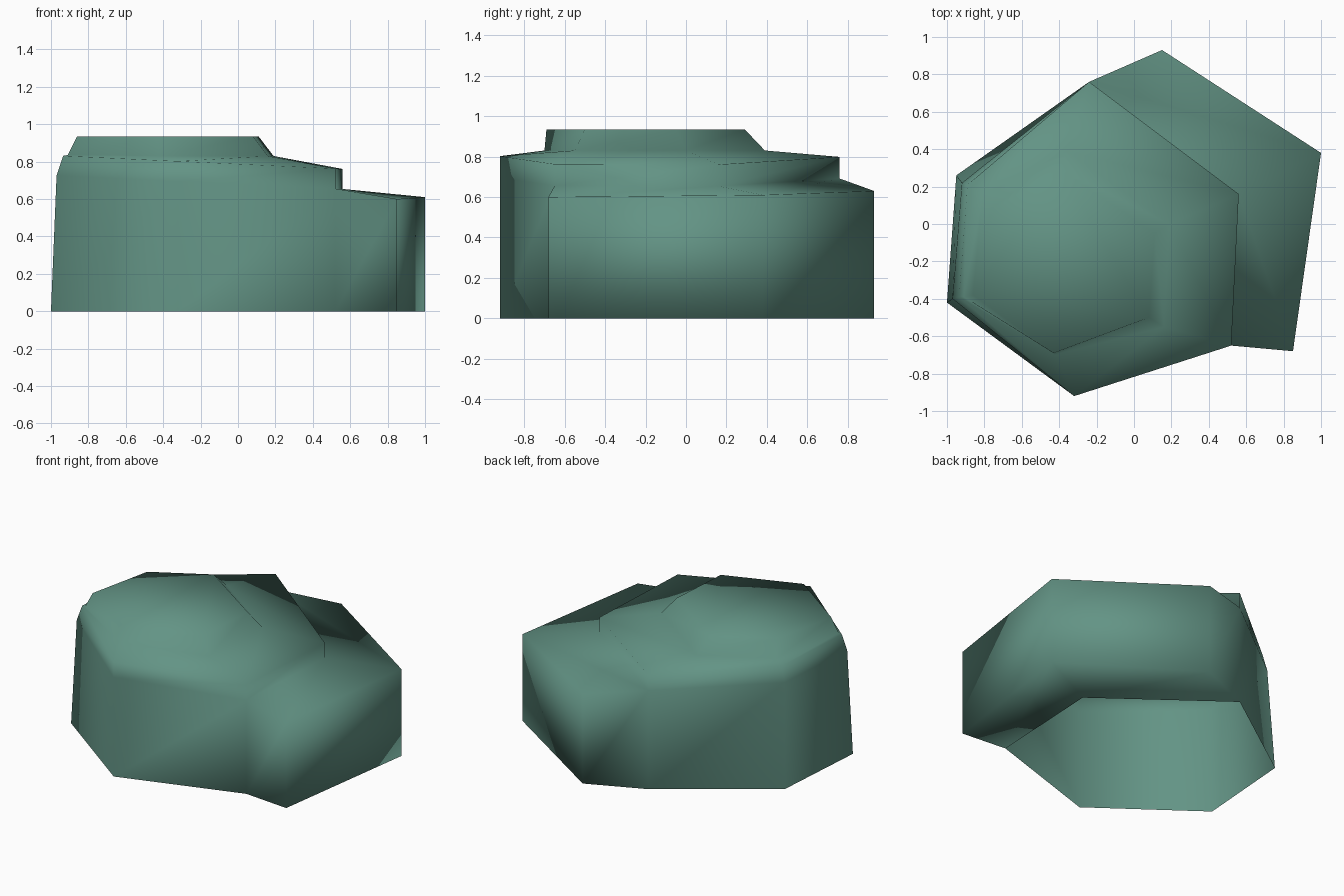
import bpy
import bmesh
from mathutils import Vector

cube = bpy.data.objects.get("Cube")
if cube:
    bpy.data.objects.remove(cube)

# Single stone colour
stone = bpy.data.materials.new("grey_green_stone")
stone.use_nodes = True
colour = (0.125, 0.295, 0.235, 1)
stone.diffuse_color = colour
stone.node_tree.nodes["Principled BSDF"].inputs["Base Color"].default_value = colour

# Six-sided footprint of the main boulder, counter-clockwise from the front corner
footprint = [(-.32, -.92), (.52, -.65), (.56, .16), (-.24, .76), (-.95, .26), (-1, -.42)]
# Outer corners of the low ledge that wraps the left and back sides
ledge_outline = [(.85, -.68, .6), (1, .38, .61), (.15, .93, .63)]
LEDGE_SIDES = (1, 2)

bm = bmesh.new()


def ring(points):
    return [bm.verts.new(p) for p in points]


def tilted(points, height):
    """Place a ring of points on the gently sloping plane of the rock layers."""
    return ring([(x, y, height - .047 * x) for x, y in points])


def bridge(lower, upper, sides):
    for i in sides:
        j = (i + 1) % len(lower)
        bm.faces.new((lower[i], lower[j], upper[j], upper[i]))


# Boulder layers: open foot, shoulder, rim, base of the crown and flat crown
foot = ring([(x, y, 0) for x, y in footprint])
shoulder = tilted(footprint[:4] + [(-.92, .22), (-.97, -.4)], .68)
rim = tilted(footprint[:4] + [(-.89, .21), (-.935, -.39)], .787)
crown_base = ring([(-.42, -.7, .83), (.16, -.55, .83), (.19, 0, .83),
                   (-.36, .39, .83), (-.81, .15, .835), (-.91, -.39, .835)])
crown = ring([(-.43, -.69, .935), (.08, -.5, .935), (.11, -.05, .935),
              (-.39, .29, .935), (-.76, .08, .935), (-.86, -.38, .935)])

every_side = range(len(footprint))
bridge(foot, shoulder, [i for i in every_side if i not in LEDGE_SIDES])
for lower, upper in ((shoulder, rim), (rim, crown_base), (crown_base, crown)):
    bridge(lower, upper, every_side)
bm.faces.new(crown)

# Ledge: underside, outer wall, top and two end walls
ledge_foot = ring([(x, y, 0) for x, y, z in ledge_outline])
ledge_top = ring(ledge_outline)
inner_foot, inner_top = foot[1:4], shoulder[1:4]
for lower, upper in ((inner_foot, ledge_foot), (ledge_foot, ledge_top), (ledge_top, inner_top)):
    bridge(lower, upper, range(2))
bm.faces.new((inner_foot[0], ledge_foot[0], ledge_top[0], inner_top[0]))
bm.faces.new((ledge_foot[-1], inner_foot[-1], inner_top[-1], ledge_top[-1]))

for face in bm.faces:
    face.smooth = True

mesh = bpy.data.meshes.new("stepped_boulder")
bm.to_mesh(mesh)
bm.free()
mesh.materials.append(stone)
boulder = bpy.data.objects.new("stepped_boulder", mesh)
bpy.context.collection.objects.link(boulder)
